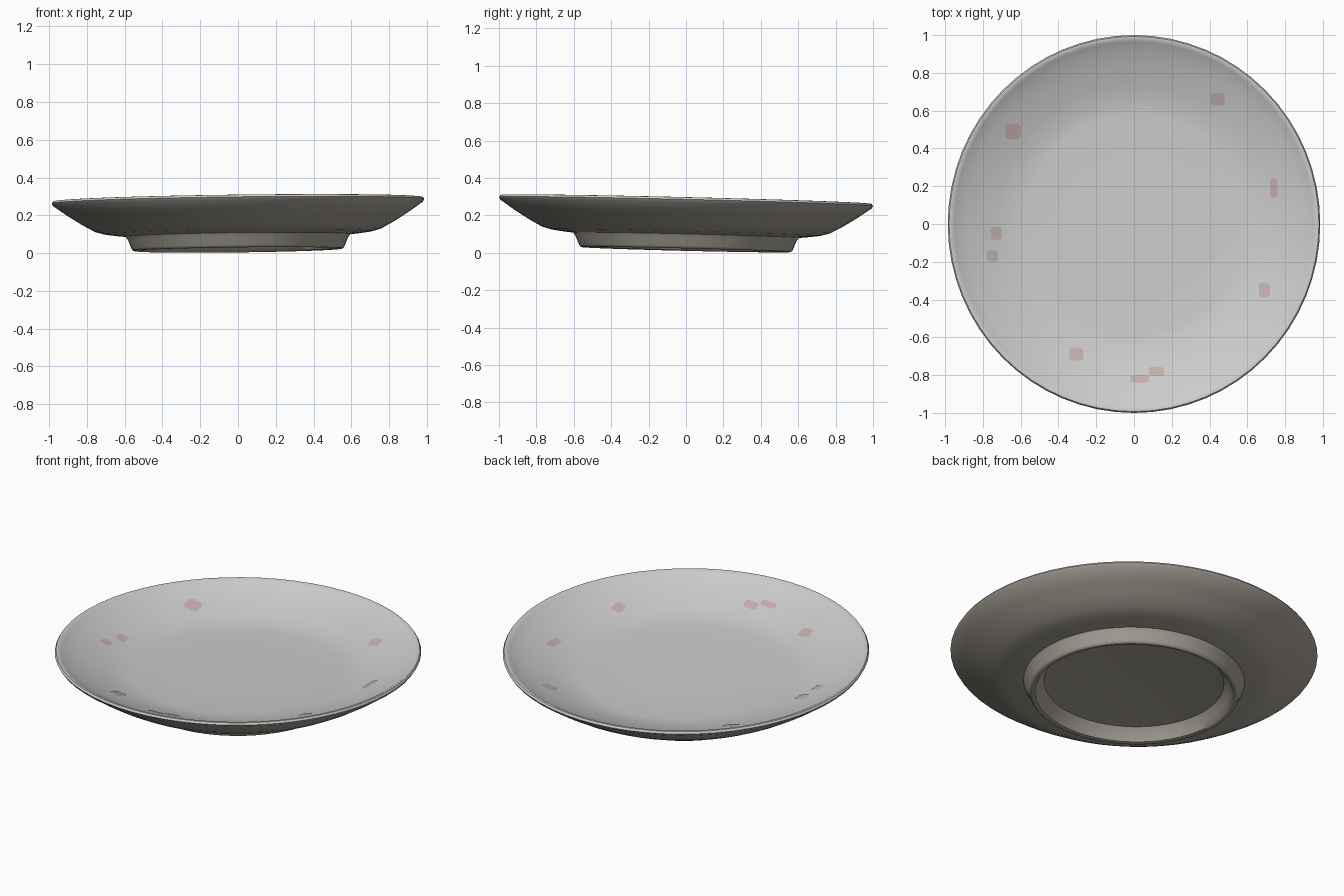
import bpy, bmesh, math

if "Cube" in bpy.data.objects:
    bpy.data.objects.remove(bpy.data.objects["Cube"])

SEGMENTS = 64
# Profiles as (radius, height), shared ends meet at the rim
TOP = [(0, .152), (.35, .153), (.58, .155), (.65, .162), (.74, .186),
       (.83, .217), (.91, .247), (.965, .275), (.982, .286)]
UNDER = [(.993, .285), (1.0, .274), (.992, .260), (.92, .210), (.84, .160),
         (.77, .122), (.72, .108), (.66, .100), (.603, .094), (.59, .075),
         (.572, .030), (.565, .020), (.555, .017), (.54, .022), (.52, .055),
         (.49, .088), (.44, .094), (0, .094)]


def place(x, y, z):
    # The whole plate sits slightly warped, lower at the back left
    return (x * .986, y, z + .012 * x - .024 * y)


def material(name, color):
    m = bpy.data.materials.new(name)
    m.diffuse_color = (*color, 1)
    m.use_nodes = True
    m.node_tree.nodes["Principled BSDF"].inputs["Base Color"].default_value = m.diffuse_color
    return m


def make_object(name, bm, mats):
    mesh = bpy.data.meshes.new(name)
    bm.to_mesh(mesh)
    bm.free()
    obj = bpy.data.objects.new(name, mesh)
    bpy.context.collection.objects.link(obj)
    for m in mats:
        mesh.materials.append(m)
    bpy.ops.object.select_all(action='DESELECT')
    obj.select_set(True)
    bpy.context.view_layer.objects.active = obj
    bpy.ops.object.shade_smooth_by_angle(angle=math.radians(40))
    return obj


def top_height(r):
    for (r0, z0), (r1, z1) in zip(TOP, TOP[1:]):
        if r <= r1:
            return z0 + (z1 - z0) * (r - r0) / (r1 - r0)
    return TOP[-1][1]


glaze = material("grey_glaze", (.56, .56, .54))
clay = material("warm_underside", (.40, .37, .32))
pink = material("faded_pink", (.55, .43, .42))

# Plate body: lathe the full section around z
bm = bmesh.new()
rings = []
for r, z in TOP + UNDER:
    if r == 0:
        rings.append([bm.verts.new(place(0, 0, z))] * SEGMENTS)
        continue
    angles = [2 * math.pi * i / SEGMENTS for i in range(SEGMENTS)]
    rings.append([bm.verts.new(place(r * math.cos(a), r * math.sin(a), z))
                  for a in angles])
for k, (a, b) in enumerate(zip(rings, rings[1:])):
    for i in range(SEGMENTS):
        j = (i + 1) % SEGMENTS
        corners = list(dict.fromkeys((a[i], b[i], b[j], a[j])))
        face = bm.faces.new(corners)
        face.material_index = 0 if k < len(TOP) + 1 else 1
bmesh.ops.recalc_face_normals(bm, faces=bm.faces)
make_object("plate", bm, [glaze, clay])

# Faded painted petals lying on the sloped border: x, y, half width, half depth
PETALS = [(-.65, .49, .05, .05), (.45, .66, .045, .04), (.75, .19, .025, .06),
          (.70, -.35, .035, .045), (-.31, -.69, .045, .04),
          (.03, -.82, .06, .025), (.12, -.78, .05, .03),
          (-.74, -.05, .035, .04), (-.76, -.17, .035, .035)]
bm = bmesh.new()
for cx, cy, w, h in PETALS:
    def point(s, a):
        x, y = cx + s * w * math.cos(a), cy + s * h * math.sin(a)
        return bm.verts.new(place(x, y, top_height(math.hypot(x, y)) + .003))
    n = 12
    centre = point(0, 0)
    edge = [point(1 - .2 * (i % 3 == 0), 2 * math.pi * i / n) for i in range(n)]
    for i in range(n):
        bm.faces.new((centre, edge[i], edge[(i + 1) % n]))
make_object("painted_petals", bm, [pink])
